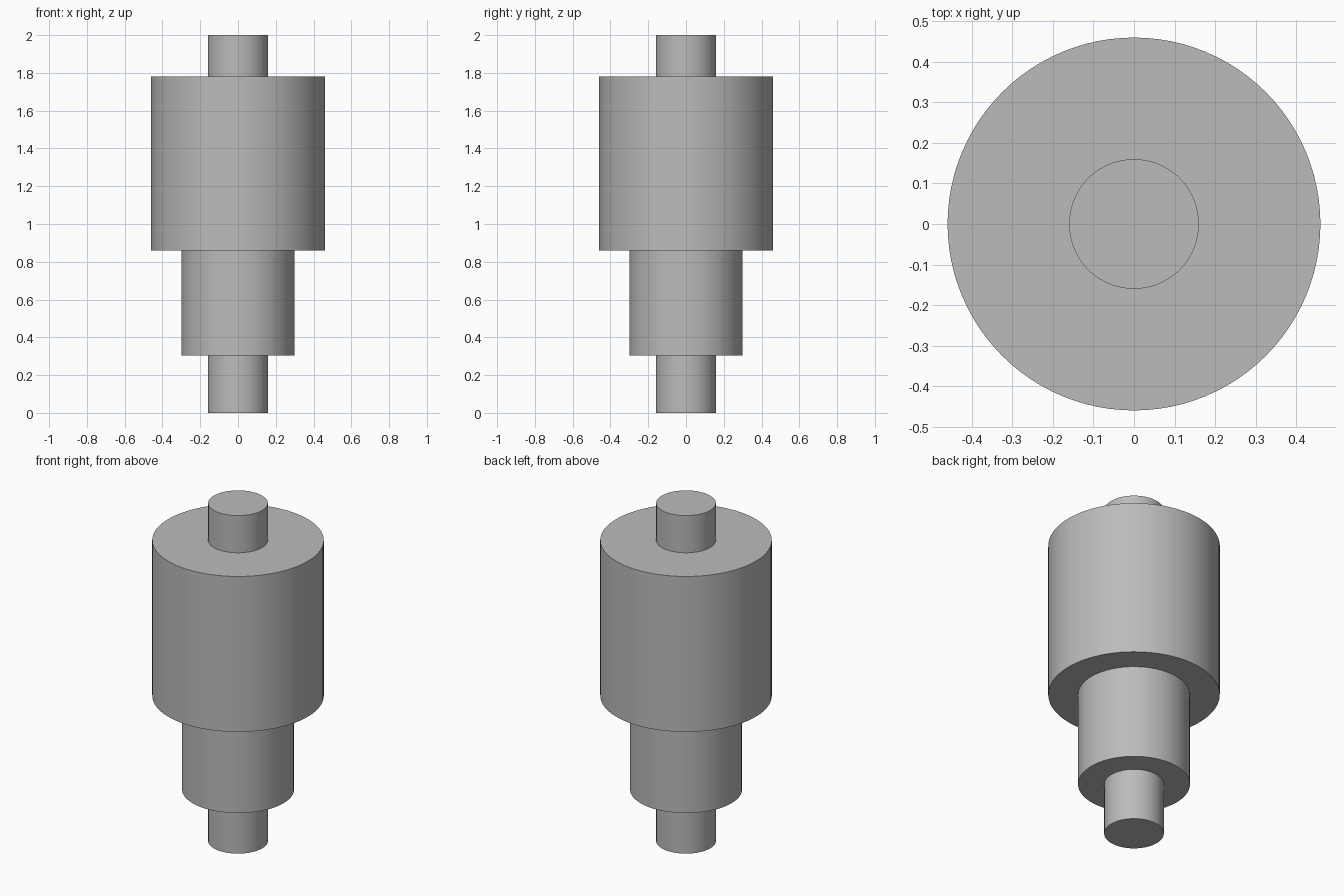
import bpy
import bmesh
import math

cube = bpy.data.objects.get("Cube")
if cube:
    bpy.data.objects.remove(cube, do_unlink=True)

SEGMENTS = 96

# Plain grey metal
metal = bpy.data.materials.new("grey_metal")
metal.use_nodes = True
colour = (0.5, 0.5, 0.5, 1.0)
metal.diffuse_color = colour
metal.node_tree.nodes["Principled BSDF"].inputs["Base Color"].default_value = colour

# Sections from bottom to top: radius, top height
sections = [
    (0.16, 0.305),  # lower journal
    (0.30, 0.86),   # middle shoulder
    (0.46, 1.78),   # main drum
    (0.16, 2.0),    # upper journal
]

# Stepped half profile, starting and ending on the axis
profile = [(0, 0)]
base = 0
for radius, top in sections:
    profile += [(radius, base), (radius, top)]
    base = top
profile.append((0, base))

# Turn the profile around the axis into one closed solid
bm = bmesh.new()
verts = [bm.verts.new((r, 0, z)) for r, z in profile]
edges = [bm.edges.new(pair) for pair in zip(verts, verts[1:])]
bmesh.ops.spin(bm, geom=verts + edges, cent=(0, 0, 0), axis=(0, 0, 1),
               angle=math.tau, steps=SEGMENTS, use_merge=True)
bmesh.ops.remove_doubles(bm, verts=bm.verts, dist=0.0001)
bmesh.ops.recalc_face_normals(bm, faces=bm.faces)

mesh = bpy.data.meshes.new("stepped_shaft")
bm.to_mesh(mesh)
bm.free()
mesh.materials.append(metal)
shaft = bpy.data.objects.new("stepped_shaft", mesh)
bpy.context.collection.objects.link(shaft)

# Smooth round walls, crisp shoulders
bpy.ops.object.select_all(action="DESELECT")
shaft.select_set(True)
bpy.context.view_layer.objects.active = shaft
bpy.ops.object.shade_smooth_by_angle(angle=math.radians(30))
